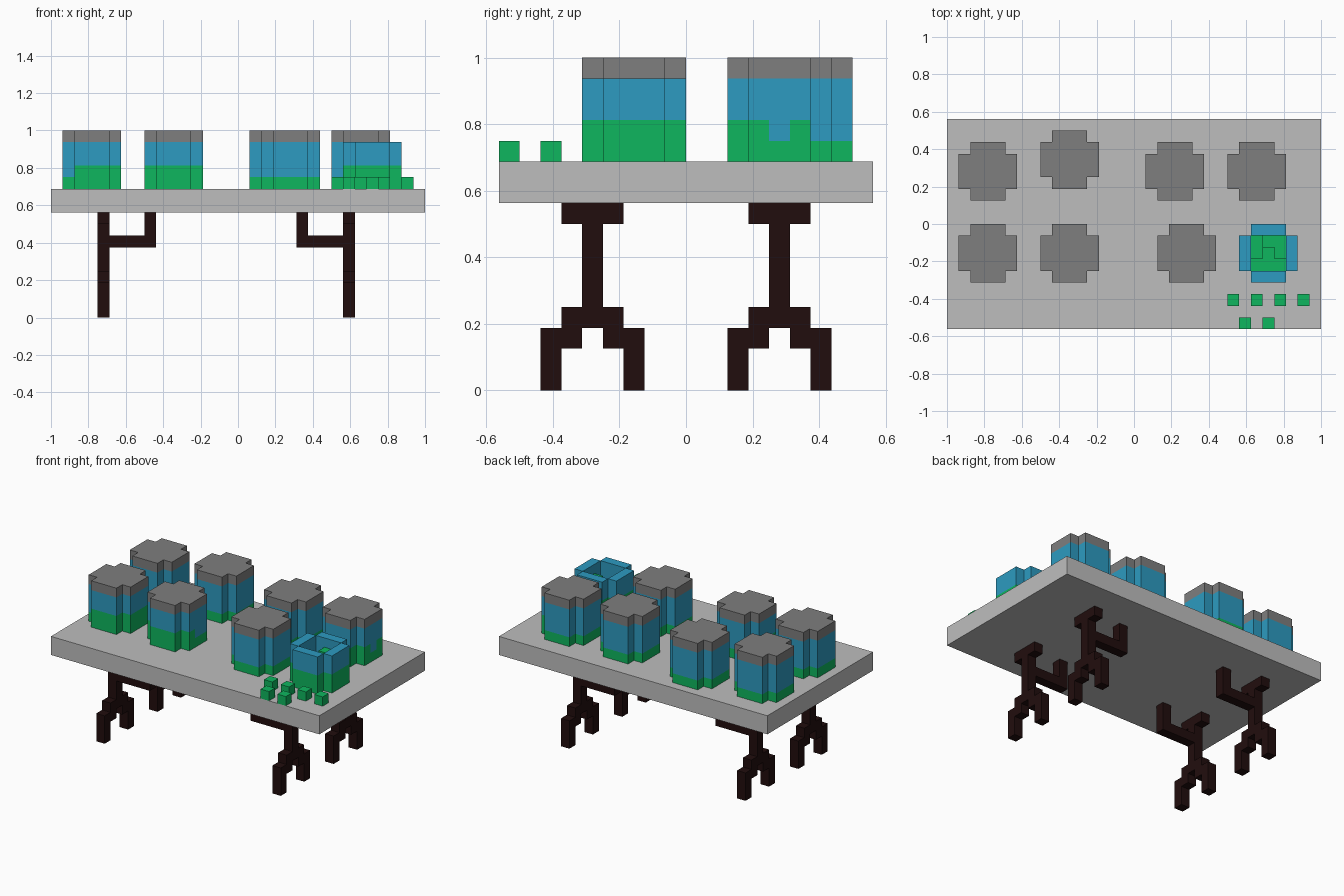
import bpy
import bmesh
import math
from mathutils import Vector

U = 1 / 16  # size of one block

if "Cube" in bpy.data.objects:
    bpy.data.objects.remove(bpy.data.objects["Cube"], do_unlink=True)


def material(name, r, g, b):
    m = bpy.data.materials.new(name)
    m.use_nodes = True
    m.diffuse_color = (r, g, b, 1)
    m.node_tree.nodes["Principled BSDF"].inputs["Base Color"].default_value = (r, g, b, 1)
    return m


STONE = material("light grey", 0.515, 0.515, 0.515)
LID = material("mid grey", 0.209, 0.209, 0.209)
GLASS = material("blue", 0.026, 0.328, 0.533)
FILL = material("green", 0.0044, 0.468, 0.114)
WOOD = material("dark brown", 0.0152, 0.004, 0.004)


def box(x0, x1, y0, y1, z0, z1):
    """All block cells within the given bounds."""
    return {(x, y, z) for x in range(x0, x1) for y in range(y0, y1) for z in range(z0, z1)}


def build(name, cells, mats, rule=lambda c: 0):
    """Skin a set of block cells, colouring each by the rule, and merge flat areas."""
    bm = bmesh.new()
    verts = {}

    def vert(p):
        key = tuple(round(v * 2) for v in p)
        if key not in verts:
            verts[key] = bm.verts.new(p * U)
        return verts[key]

    for cell in sorted(cells):
        centre = Vector(cell) + Vector((0.5, 0.5, 0.5))
        for axis in range(3):
            for sign in (-1, 1):
                n = Vector((0, 0, 0))
                n[axis] = sign
                if tuple(int(a + b) for a, b in zip(cell, n)) in cells:
                    continue
                s = Vector((0, 0, 0))
                s[(axis + 1) % 3] = 0.5
                t = n.cross(s)
                mid = centre + n / 2
                face = bm.faces.new([vert(mid + a * s + b * t)
                                     for a, b in ((-1, -1), (1, -1), (1, 1), (-1, 1))])
                face.material_index = rule(cell)
    bmesh.ops.dissolve_limit(bm, angle_limit=math.radians(1), verts=bm.verts[:],
                             edges=bm.edges[:], delimit={'MATERIAL'})
    mesh = bpy.data.meshes.new(name)
    bm.to_mesh(mesh)
    bm.free()
    for m in mats:
        mesh.materials.append(m)
    obj = bpy.data.objects.new(name, mesh)
    bpy.context.collection.objects.link(obj)
    return obj


# Table top
build("table_top", box(-16, 16, -9, 9, 9, 11), [STONE])


# Legs: forked foot, column, top plate and an inward bracket
def leg(name, x, y, inward):
    cells = box(x, x + 1, y, y + 1, 3, 9)
    for z in (3, 8):
        cells |= box(x, x + 1, y - 1, y + 2, z, z + 1)
    for side in (-1, 1):
        cells.add((x, y + side, 2))
        cells |= {(x, y + 2 * side, z) for z in range(3)}
    cells |= {(x + inward * i, y, 6) for i in range(1, 5)}
    cells |= {(x + inward * 4, y, z) for z in (7, 8)}
    build(name, cells, [WOOD])


for end, y in (("front", -5), ("back", 4)):
    leg(end + "_right_leg", -12, y, 1)
    leg(end + "_left_leg", 9, y, -1)


# Jars: cross-shaped, filled to a level that may vary per column
def footprint(x, y):
    return [(x + i, y + j) for i in range(5) for j in range(5)
            if not (i in (0, 4) and j in (0, 4))]


def jar(name, x, y, level):
    cells = {(a, b, z) for a, b in footprint(x, y) for z in range(11, 16)}

    def rule(c):
        if c[2] == 15:
            return 2
        return 0 if c[2] < level(c[0] - x, c[1] - y) else 1

    build(name, cells, [FILL, GLASS, LID], rule)


def low(i, j):
    return 12


jar("back_jar_1", -15, 2, low)
jar("back_jar_2", -8, 3, low)
jar("back_jar_3", 1, 2, low)
jar("back_jar_4", 8, 2, lambda i, j: 13 if i > 0 and j in (0, 1, 3) else 12)
jar("front_jar_1", -15, -5, lambda i, j: 13 if i > 0 and j < 4 else 12)
jar("front_jar_2", -8, -5, lambda i, j: 13 if j < 2 else 12)
jar("front_jar_3", 2, -5, low)

# Open jar: walls around a heaped, uneven filling
ox, oy = 9, -5
walls, filling = set(), set()
for a, b in footprint(ox, oy):
    i, j = a - ox, b - oy
    if i in (0, 4) or j in (0, 4):
        walls |= {(a, b, z) for z in range(11, 15)}
    else:
        heaped = (i == 3 and j > 1) or (i == 2 and j == 3)
        top = 14 if heaped else 13 if i == 1 and j > 1 else 12
        filling |= {(a, b, z) for z in range(11, top)}
build("open_jar", walls | filling, [FILL, GLASS],
      lambda c: 0 if c in filling or c[2] < 13 else 1)

# Loose pieces on the table
for n, (x, y) in enumerate([(8, -7), (10, -7), (12, -7), (14, -7), (9, -9), (11, -9)]):
    build(f"loose_piece_{n + 1}", {(x, y, 11)}, [FILL])
